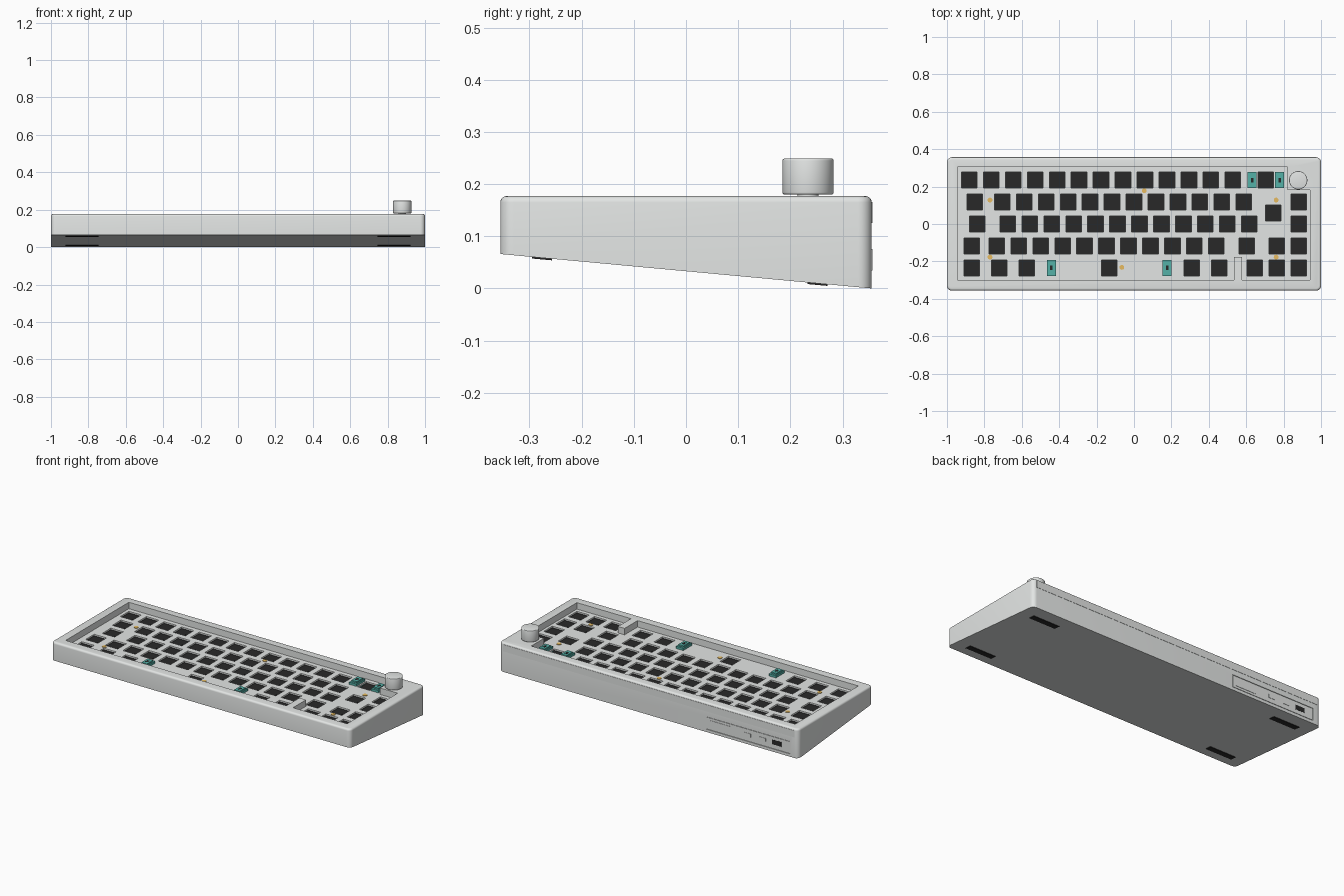
import bpy, bmesh, math
from mathutils import Matrix

if "Cube" in bpy.data.objects:
    bpy.data.objects.remove(bpy.data.objects["Cube"])

U = 0.1176                 # key pitch
HX, HY, TOP = 1.0, 0.356, 0.177
PLATE, PCB = 0.138, 0.118  # top heights of switch plate and circuit board


def material(name, rgb):
    m = bpy.data.materials.new(name)
    m.diffuse_color = (*rgb, 1)
    m.use_nodes = True
    m.node_tree.nodes["Principled BSDF"].inputs["Base Color"].default_value = m.diffuse_color
    return m


GREY = material("case_grey", (0.77, 0.79, 0.78))
BOARD = material("board_black", (0.022, 0.022, 0.022))
TEAL = material("stabilizer_teal", (0.09, 0.44, 0.39))
GOLD = material("brass_gold", (0.8, 0.5, 0.12))


def bottom_z(y):
    return 0.066 * (HY - y) / (2 * HY)


def finish(bm, name, mat):
    bmesh.ops.recalc_face_normals(bm, faces=bm.faces)
    me = bpy.data.meshes.new(name)
    bm.to_mesh(me)
    bm.free()
    ob = bpy.data.objects.new(name, me)
    bpy.context.collection.objects.link(ob)
    me.materials.append(mat)
    return ob


def smooth(ob):
    bpy.ops.object.select_all(action='DESELECT')
    ob.select_set(True)
    bpy.context.view_layer.objects.active = ob
    bpy.ops.object.shade_smooth_by_angle(angle=math.radians(35))


def add_box(bm, x0, x1, y0, y1, z0, z1):
    mat = Matrix.Translation(((x0 + x1) / 2, (y0 + y1) / 2, (z0 + z1) / 2)) \
        @ Matrix.Diagonal((x1 - x0, y1 - y0, z1 - z0, 1))
    return bmesh.ops.create_cube(bm, size=1, matrix=mat)['verts']


def add_disc(bm, x, y, z0, z1, r, seg=16):
    return bmesh.ops.create_cone(bm, cap_ends=True, segments=seg, radius1=r, radius2=r, depth=z1 - z0,
                                 matrix=Matrix.Translation((x, y, (z0 + z1) / 2)))['verts']


def add_prism(bm, pts, z0, z1):
    face = bm.faces.new([bm.verts.new((x, y, z0)) for x, y in pts])
    geom = bmesh.ops.extrude_face_region(bm, geom=[face])['geom']
    for v in geom:
        if isinstance(v, bmesh.types.BMVert):
            v.co.z = z1


def rounded_rect(hx, hy, r, n=6):
    pts = []
    for k, (sx, sy) in enumerate(((1, 1), (-1, 1), (-1, -1), (1, -1))):
        for i in range(n + 1):
            a = math.pi / 2 * (k + i / n)
            pts.append((sx * (hx - r) + r * math.cos(a), sy * (hy - r) + r * math.sin(a)))
    return pts


def cut(ob, cutter):
    mod = ob.modifiers.new("cut", 'BOOLEAN')
    mod.operation, mod.solver, mod.object = 'DIFFERENCE', 'EXACT', cutter
    bpy.context.view_layer.objects.active = ob
    bpy.ops.object.modifier_apply(modifier=mod.name)
    bpy.data.objects.remove(cutter)


# Key centres, row by row: (first key x in key units from left, count of 1u steps)
keys = []
X0 = -0.882
rows = (
    ((0, 13), (13.5, 1)),
    ((0.25, 1), (1.5, 12), (15, 1)),
    ((0.375, 1), (1.75, 12), (15, 1)),
    ((0.125, 1), (1.25, 11), (12.63, 1), (14, 1), (15, 1)),
    ((0.125, 1), (1.375, 1), (2.625, 1), (6.375, 1), (10.125, 1), (11.375, 1), (13, 3)),
)
for r, runs in enumerate(rows):
    for start, count in runs:
        keys += [(X0 + U * (start + i), U * (2 - r)) for i in range(count)]
keys.append((X0 + U * 13.83, U * 0.5))     # tall enter key

# Case: rounded wedge with a sloping underside
bm = bmesh.new()
add_prism(bm, rounded_rect(HX, HY, 0.026), 0, TOP)
rim = [e for e in bm.edges if all(v.co.z > TOP - 1e-5 for v in e.verts)]
for v in bm.verts:
    if v.co.z < 1e-5:
        v.co.z = bottom_z(v.co.y)
bmesh.ops.bevel(bm, geom=rim, offset=0.012, segments=4, profile=0.5, affect='EDGES')
case = finish(bm, "case", GREY)

# Key well cut, leaving the knob corner and the small blocker
bm = bmesh.new()
add_prism(bm, [(-0.943, 0.304), (0.822, 0.304), (0.822, 0.183), (0.94, 0.183), (0.94, -0.3),
               (0.578, -0.3), (0.578, -0.176), (0.534, -0.176), (0.534, -0.3), (-0.943, -0.3)], 0.09, 0.3)
cut(case, finish(bm, "well_cutter", GREY))

# Port panel recess on the back
bm = bmesh.new()
add_box(bm, -0.945, -0.385, HY - 0.004, HY + 0.05, 0.017, 0.094)
cut(case, finish(bm, "panel_cutter", GREY))
smooth(case)

# Slight overhanging band along the upper back
bm = bmesh.new()
add_box(bm, -0.975, 0.975, HY - 0.01, HY + 0.0015, 0.125, 0.166)
finish(bm, "back_band", GREY)

# Port panel with switch window, two buttons and a port
bm = bmesh.new()
add_box(bm, -0.94, -0.39, HY - 0.01, HY - 0.001, 0.021, 0.09)
finish(bm, "port_panel", GREY)
bm = bmesh.new()
add_box(bm, -0.55, -0.41, HY - 0.005, HY + 0.001, 0.034, 0.076)
for x in (-0.66, -0.76):
    add_box(bm, x - 0.022, x + 0.022, HY - 0.005, HY + 0.001, 0.047, 0.067)
finish(bm, "panel_buttons", GREY)
bm = bmesh.new()
add_box(bm, -0.886, -0.824, HY - 0.005, HY, 0.044, 0.072)
finish(bm, "cable_port", BOARD)

# Switch plate with a square hole per key
bm = bmesh.new()
well = [(-0.955, 0.312), (0.828, 0.312), (0.828, 0.19), (0.948, 0.19), (0.948, -0.308), (-0.955, -0.308)]
add_prism(bm, well, PLATE - 0.01, PLATE)
plate = finish(bm, "switch_plate", GREY)
bm = bmesh.new()
h = 0.0415
for x, y in keys:
    add_box(bm, x - h, x + h, y - h, y + h, PLATE - 0.05, PLATE + 0.05)
cut(plate, finish(bm, "hole_cutter", GREY))

# Circuit board below, with a switch post socket under each hole
bm = bmesh.new()
add_prism(bm, well, PCB - 0.012, PCB)
finish(bm, "circuit_board", BOARD)
bm = bmesh.new()
for x, y in keys:
    add_disc(bm, x, y, PCB - 0.002, PCB + 0.001, 0.013, 12)
finish(bm, "post_sockets", BOARD)

# Stabilizers beside the two wide keys: open frame with a dark slot
body, slot = bmesh.new(), bmesh.new()
for cx, cy, off in ((X0 + 13.5 * U, 2 * U, 0.0735), (X0 + 6.375 * U, -2 * U, 0.31)):
    for s in (-1, 1):
        x = cx + s * off
        add_box(body, x - 0.024, x + 0.024, cy - 0.042, cy + 0.042, PCB, PLATE + 0.014)
        add_box(body, x - 0.018, x + 0.018, cy - 0.03, cy + 0.03, PCB, PLATE + 0.022)
        add_box(slot, x - 0.007, x + 0.007, cy - 0.012, cy + 0.012, PLATE, PLATE + 0.0228)
finish(body, "stabilizers", TEAL)
finish(slot, "stabilizer_slots", BOARD)

# Brass plate screws
bm = bmesh.new()
for x, y in ((-0.77, 0.128), (0.055, 0.178), (0.76, 0.128), (-0.77, -0.177), (0.76, -0.177), (-0.065, -0.232)):
    add_disc(bm, x, y, PLATE - 0.005, PLATE + 0.003, 0.013)
finish(bm, "plate_screws", GOLD)

# Rotary knob on its shaft
bm = bmesh.new()
add_disc(bm, 0.878, 0.234, 0.18, 0.249, 0.049, 48)
caps = [e for e in bm.edges if abs(e.verts[0].co.z - e.verts[1].co.z) < 1e-5]
bmesh.ops.bevel(bm, geom=caps, offset=0.004, segments=3, profile=0.5, affect='EDGES')
smooth(finish(bm, "knob", GREY))
bm = bmesh.new()
add_disc(bm, 0.878, 0.234, 0.17, 0.185, 0.02, 24)
smooth(finish(bm, "knob_shaft", GREY))

# Rubber feet following the sloping underside
bm = bmesh.new()
for sx in (-1, 1):
    for y in (-0.276, 0.252):
        for v in add_box(bm, sx * 0.835 - 0.088, sx * 0.835 + 0.088, y - 0.019, y + 0.019, -0.003, 0.004):
            v.co.z += bottom_z(v.co.y)
finish(bm, "rubber_feet", BOARD)
